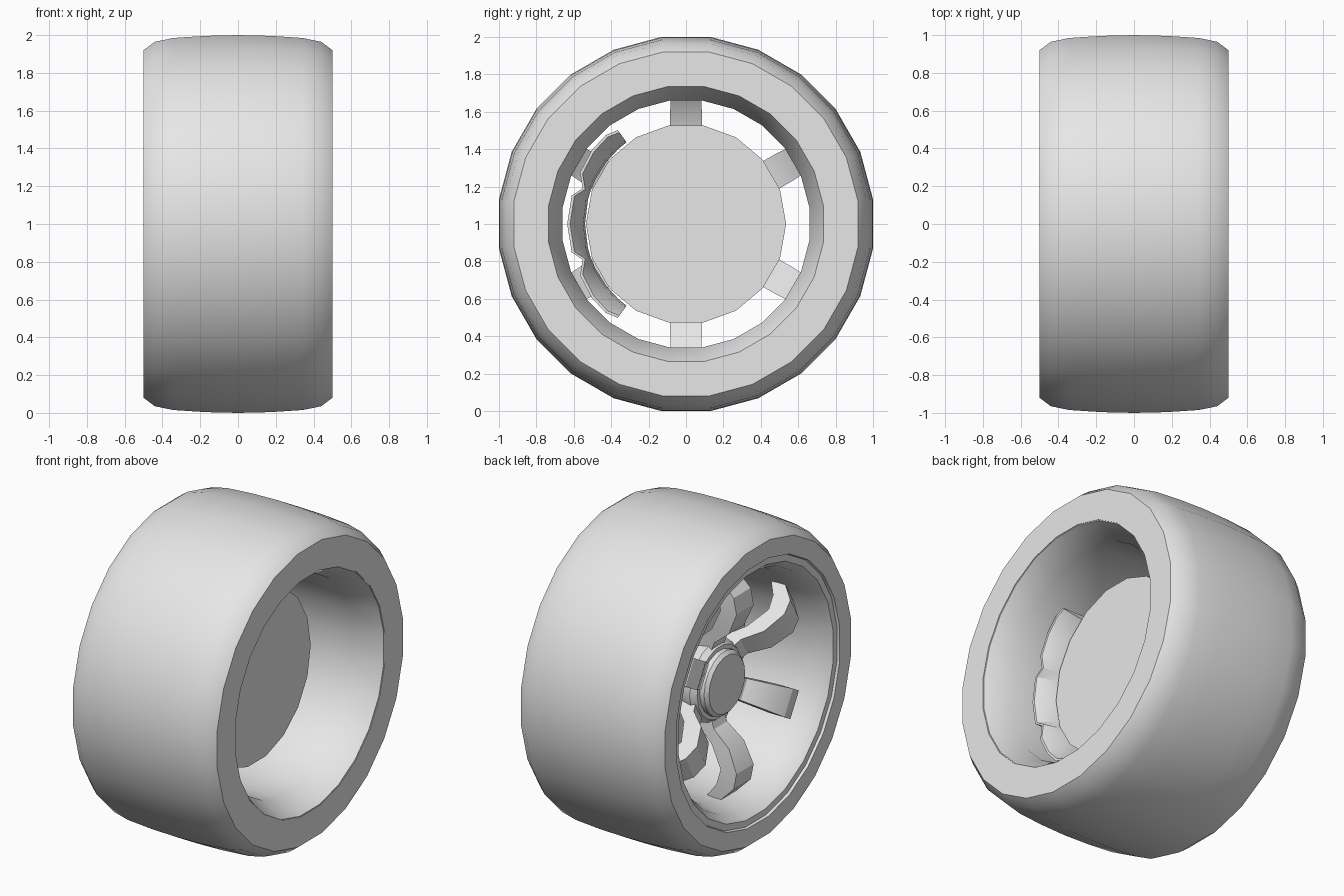
import bpy, bmesh
from math import cos, sin, radians, pi
from mathutils import Matrix

cube = bpy.data.objects.get("Cube")
if cube:
    bpy.data.objects.remove(cube, do_unlink=True)

grey = bpy.data.materials.new("light_grey")
grey.use_nodes = True
grey.diffuse_color = (0.8, 0.8, 0.8, 1)
grey.node_tree.nodes["Principled BSDF"].inputs["Base Color"].default_value = (0.8, 0.8, 0.8, 1)


def finish(name, bm, angle=35):
    """Turn a bmesh into a shaded object with its axle at z = 1."""
    bmesh.ops.remove_doubles(bm, verts=bm.verts, dist=0.0005)
    bmesh.ops.recalc_face_normals(bm, faces=bm.faces)
    bmesh.ops.translate(bm, verts=bm.verts, vec=(0, 0, 1))
    mesh = bpy.data.meshes.new(name)
    bm.to_mesh(mesh)
    bm.free()
    mesh.materials.append(grey)
    obj = bpy.data.objects.new(name, mesh)
    bpy.context.collection.objects.link(obj)
    bpy.ops.object.select_all(action='DESELECT')
    bpy.context.view_layer.objects.active = obj
    obj.select_set(True)
    bpy.ops.object.shade_smooth_by_angle(angle=radians(angle))
    return obj


def skin(bm, rings, loop):
    """Join rings of points with quads; each ring is itself a closed loop."""
    rings = [[bm.verts.new(p) for p in ring] for ring in rings]
    pairs = zip(rings, rings[1:] + rings[:1]) if loop else zip(rings, rings[1:])
    for a, b in pairs:
        for i in range(len(a)):
            j = (i + 1) % len(a)
            bm.faces.new((a[i], a[j], b[j], b[i]))
    if not loop:
        bm.faces.new(rings[0])
        bm.faces.new(rings[-1])


def lathe(name, profile, sides, half_step=False, closed=True):
    """Revolve (x, radius) points about the axle."""
    bm = bmesh.new()
    step = 2 * pi / sides
    grow = 1 / cos(step / 2) if half_step else 1
    turns = [step * (i + 0.5 * half_step) for i in range(sides)]
    rings = [[(x, r * grow * cos(t), r * grow * sin(t)) for t in turns] for x, r in profile]
    skin(bm, rings, closed)
    return finish(name, bm)


# Tyre: rounded tread, flat sidewalls and a hidden inner bore
lathe("tyre", [(0.5, 0.74), (0.5, 0.92), (0.44, 0.965), (0.34, 0.985), (0.17, 0.996),
               (0, 1.0), (-0.17, 0.996), (-0.34, 0.985), (-0.44, 0.965), (-0.5, 0.92),
               (-0.5, 0.81), (-0.45, 0.79), (0.4, 0.74)], 24, True)

# Rim barrel, narrowing to a ridge near the inner side
lathe("rim_barrel", [(0.497, 0.745), (0.497, 0.735), (0.35, 0.66), (0.0, 0.668),
                     (-0.3, 0.695), (-0.43, 0.725), (-0.485, 0.765), (-0.485, 0.805),
                     (-0.44, 0.8), (0.4, 0.745)], 24, True)

# Brake disc, hub and centre cap
lathe("brake_disc", [(0.13, 0.535), (0.07, 0.535)], 18, closed=False)
lathe("hub", [(0.08, 0.2), (-0.2, 0.25), (-0.235, 0.225)], 18, closed=False)
lathe("centre_cap", [(-0.2, 0.2), (-0.265, 0.2), (-0.285, 0.18)], 18, closed=False)

# Six bent spokes: (radius, front x, back x, half width)
sections = [(0.16, -0.2, -0.1, 0.06), (0.27, -0.24, -0.13, 0.065), (0.36, -0.35, -0.23, 0.075),
            (0.5, -0.41, -0.3, 0.085), (0.6, -0.39, -0.27, 0.085), (0.69, -0.3, -0.2, 0.08)]
for k in range(6):
    bm = bmesh.new()
    skin(bm, [[(f, -w, r), (f, w, r), (b, w, r), (b, -w, r)] for r, f, b, w in sections], False)
    bmesh.ops.rotate(bm, verts=bm.verts, matrix=Matrix.Rotation(k * pi / 3, 3, 'X'))
    finish(f"spoke_{k + 1}", bm, 30)

# Brake caliper: flared arc with two notches on the front side of the disc
half = [(0, 0.635), (14, 0.63), (19, 0.585), (26, 0.63), (38, 0.64), (48, 0.64), (54, 0.62)]
arc = [(-a, r) for a, r in reversed(half[1:])] + half
bm = bmesh.new()
rings = []
for a, r in arc:
    c, s = -cos(radians(a)), sin(radians(a))
    section = [(0.03, 0.54), (0.12, 0.55), (0.22, r - 0.015), (0.22, r), (0.03, r)]
    rings.append([(x, q * c, q * s) for x, q in section])
skin(bm, rings, False)
finish("brake_caliper", bm, 30)
